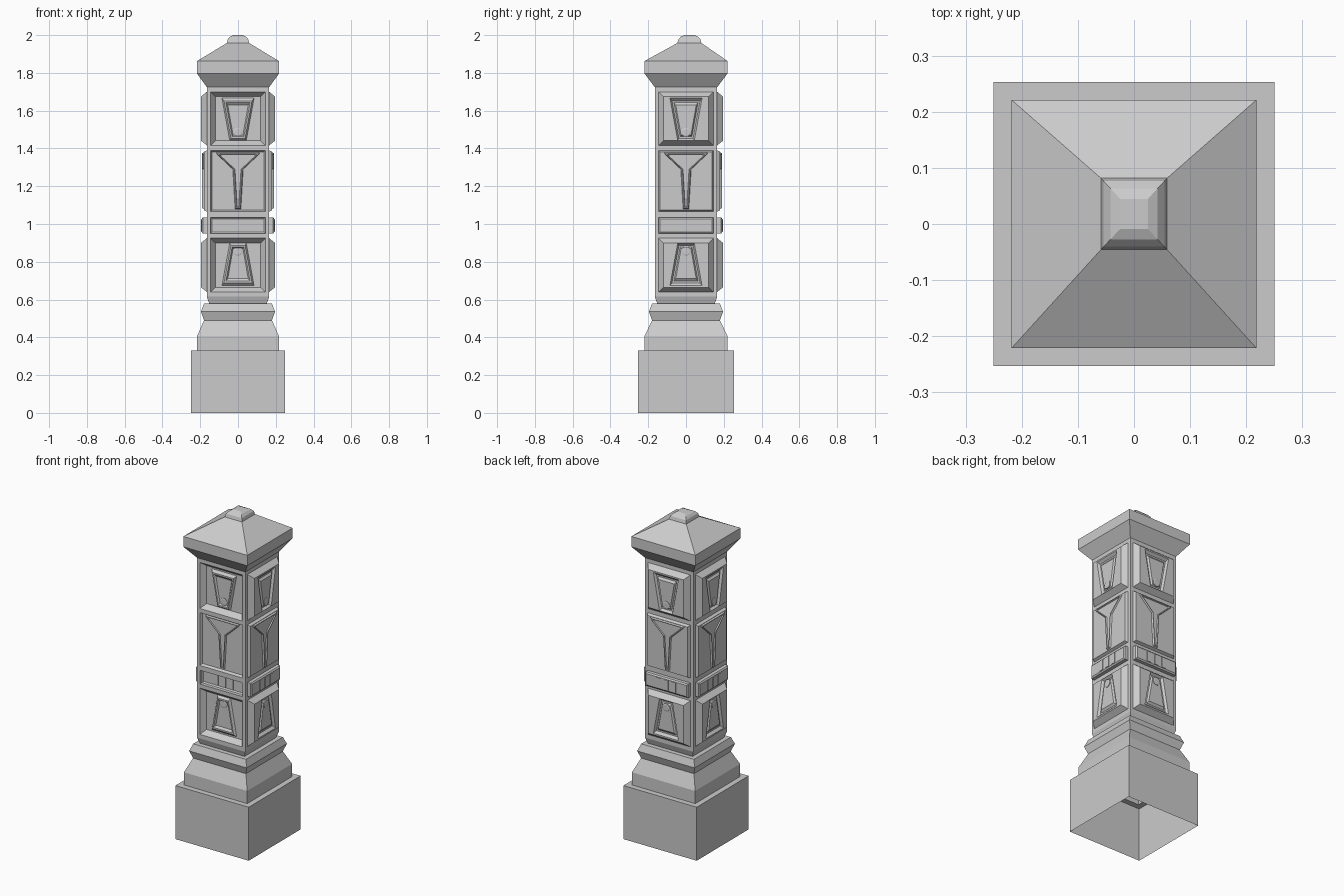
import bpy
import bmesh
from math import sin, cos, pi
from mathutils import Matrix

cube = bpy.data.objects.get("Cube")
if cube:
    bpy.data.objects.remove(cube, do_unlink=True)

stone = bpy.data.materials.new("grey_stone")
stone.use_nodes = True
GREY = (0.6, 0.6, 0.6, 1)
stone.diffuse_color = GREY
stone.node_tree.nodes["Principled BSDF"].inputs["Base Color"].default_value = GREY

WALL = 0.165     # half width of the shaft
PANEL = 0.145    # half width of the panel openings


def finish(name, bm):
    mesh = bpy.data.meshes.new(name)
    bm.to_mesh(mesh)
    bm.free()
    mesh.materials.append(stone)
    obj = bpy.data.objects.new(name, mesh)
    bpy.context.collection.objects.link(obj)
    return obj


def loft(bm, rings, skip=None):
    """Join rings of equal length with quads and cap the last one."""
    loops = [[bm.verts.new(p) for p in ring] for ring in rings]
    for k, (a, b) in enumerate(zip(loops, loops[1:])):
        for i in range(len(a)):
            if (k, i) != skip:
                j = (i + 1) % len(a)
                bm.faces.new((a[i], a[j], b[j], b[i]))
    bm.faces.new(loops[-1])


def square(hx, hy, z, cy=0):
    return [(-hx, cy - hy, z), (hx, cy - hy, z), (hx, cy + hy, z), (-hx, cy + hy, z)]


# Square post: plinth, mouldings, shaft, cap and knob; open underneath
profile = [(0.25, 0), (0.25, 0.33), (0.216, 0.33), (0.216, 0.408), (0.18, 0.49),
           (0.196, 0.536), (0.18, 0.578), (0.152, 0.578), (WALL, 0.615),
           (WALL, 1.724), (0.218, 1.798), (0.218, 1.862)]
rings = [square(h, h + 0.003 * (h > 0.2), z) for h, z in profile]
knob = [(0.059, 1.958), (0.054, 1.978), (0.042, 1.992), (0.025, 2.0)]
rings += [square(h, h * 1.08, z, 0.018) for h, z in knob]
bm = bmesh.new()
loft(bm, rings, skip=(8, 0))
finish("post_body", bm)

# Front wall of the shaft, with openings for its sunken panels
SPANS = [(0.64, 0.925), (0.95, 1.035), (1.065, 1.39), (1.416, 1.70)]
bm = bmesh.new()


def wall_quad(x0, x1, z0, z1):
    corners = [(x0, z0), (x1, z0), (x1, z1), (x0, z1)]
    bm.faces.new([bm.verts.new((x, -WALL, z)) for x, z in corners])


for s in (-1, 1):
    wall_quad(min(s * PANEL, s * WALL), max(s * PANEL, s * WALL), 0.615, 1.724)
edges = [0.615] + [z for span in SPANS for z in span] + [1.724]
for z0, z1 in zip(edges[::2], edges[1::2]):
    wall_quad(-PANEL, PANEL, z0, z1)
finish("front_wall", bm)


def relief(name, layers, base=None):
    """Layers of (outline, depth) on all sides; the front is sunken.
    With a base, the relief stands proud of a panel at that depth."""
    for side, turn in (("front", 0), ("left", 1), ("back", 2), ("right", 3)):
        bm = bmesh.new()
        rings = []
        for outline, d in layers:
            if side == "front":
                d = 2 * WALL - d if base is None else 2 * WALL - 2 * base + d
            rings.append([(u, -d, z) for u, z in outline])
        loft(bm, rings)
        bm.transform(Matrix.Rotation(turn * pi / 2, 4, "Z"))
        finish(side + "_" + name, bm)


def trapezoid(low, high, z0, z1):
    return [(-low, z0), (low, z0), (high, z1), (-high, z1)]


def rect(h, z0, z1, inset=0):
    return trapezoid(h - inset, h - inset, z0 + inset, z1 - inset)


def disc(z, r):
    return [(r * cos(2 * pi * i / 16), z + r * sin(2 * pi * i / 16)) for i in range(16)]


# Upper and lower panels: bevelled block, tapered recess, raised inner plate
FACE = 0.196
for name, span, up in (("lower", SPANS[0], -1), ("upper", SPANS[3], 1)):
    mid = sum(span) / 2

    def taper(wide, narrow, reach_wide, reach_narrow):
        if up > 0:
            return trapezoid(narrow, wide, mid - reach_narrow, mid + reach_wide)
        return trapezoid(wide, narrow, mid - reach_wide, mid + reach_narrow)

    relief(name + "_panel", [
        (rect(PANEL, *span), WALL),
        (rect(PANEL, *span, 0.025), FACE),
        (taper(0.085, 0.044, 0.108, 0.128 - 0.012), FACE),
        (taper(0.074, 0.037, 0.094, 0.105), FACE - 0.014),
        (taper(0.064, 0.031, 0.085, 0.096), FACE - 0.014),
        (taper(0.054, 0.026, 0.072, 0.088), FACE - 0.004)])
    z = mid - up * 0.073
    relief(name + "_disc", [(disc(z, 0.024), FACE - 0.006),
                            (disc(z, 0.024), FACE - 0.001),
                            (disc(z, 0.018), FACE + 0.001)], FACE - 0.004)

# Middle panel with a flared stem
relief("middle_panel", [(rect(PANEL, *SPANS[2]), WALL),
                        (rect(PANEL, *SPANS[2], 0.008), 0.181)])


def stem(inset):
    half = [(0.016 - inset, 1.08 + inset), (0.028 - inset, 1.29),
            (0.115 - 2 * inset, 1.372 - inset), (0.115 - 2 * inset, 1.38 - inset)]
    return half + [(-u, z) for u, z in reversed(half)]


relief("flared_stem", [(stem(0), 0.18), (stem(0.005), 0.19),
                       (stem(0.009), 0.19), (stem(0.012), 0.183)], 0.181)

# Narrow band with upright bars
relief("band", [(rect(PANEL, *SPANS[1]), WALL),
                (rect(PANEL, *SPANS[1]), 0.186),
                (rect(PANEL, *SPANS[1], 0.008), 0.192)])
for name, x in (("outer_bar", -0.052), ("inner_bar", 0), ("far_bar", 0.052)):
    bar = [(u + x, z) for u, z in rect(0.014, 0.96, 1.025)]
    relief(name, [(bar, 0.191), (bar, 0.196)], 0.192)
